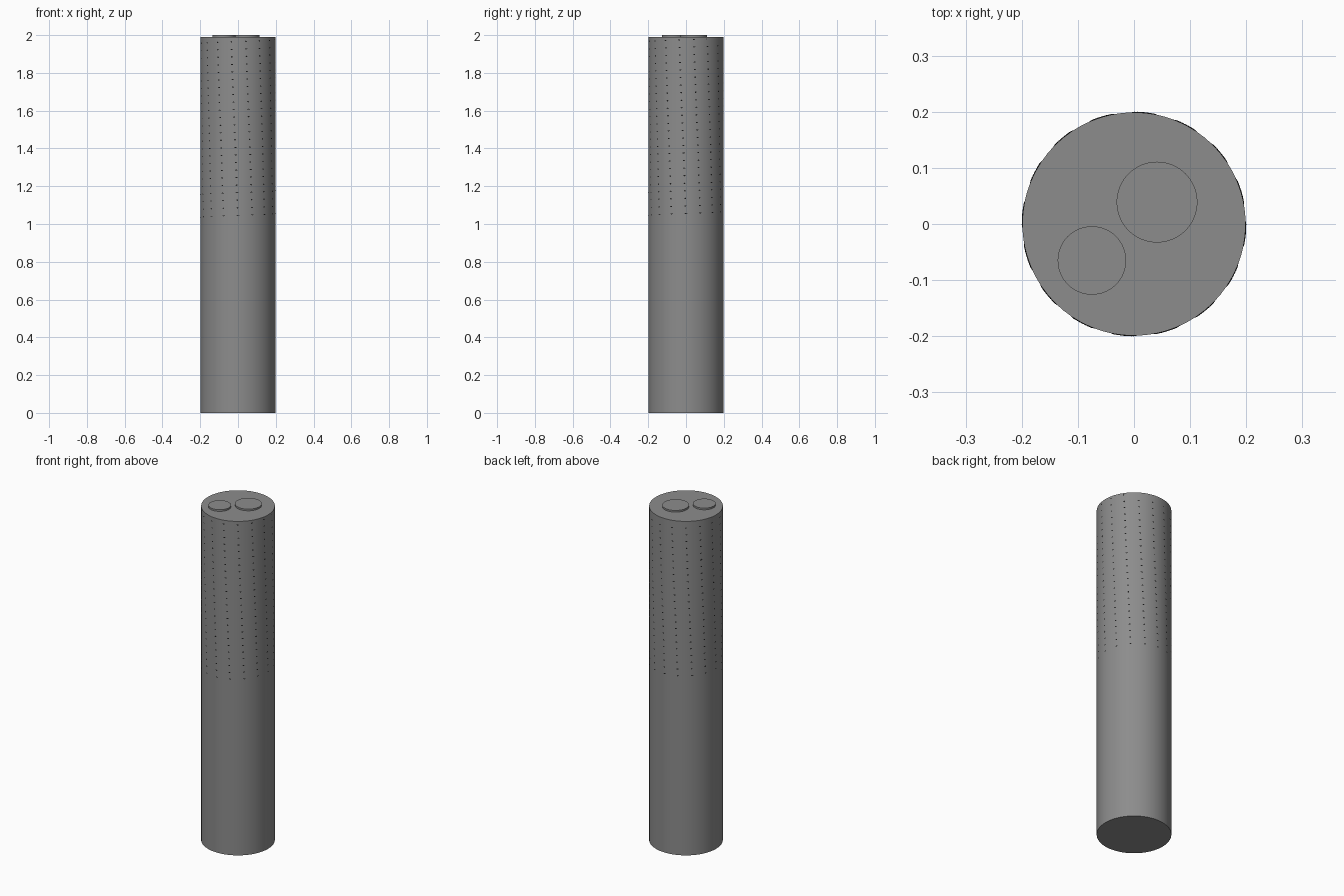
import bpy
from math import cos, sin, pi, radians

if "Cube" in bpy.data.objects:
    bpy.data.objects.remove(bpy.data.objects["Cube"])

BODY_R = 0.199
BODY_TOP = 1.99


def material(name, v):
    mat = bpy.data.materials.new(name)
    mat.diffuse_color = (v, v, v, 1)
    mat.use_nodes = True
    mat.node_tree.nodes["Principled BSDF"].inputs["Base Color"].default_value = mat.diffuse_color
    return mat


DARK_GREY = material("dark_grey", 0.264)
BLACK = material("near_black", 0.01)


def cylinder(name, x, y, radius, z0, z1, sides):
    bpy.ops.mesh.primitive_cylinder_add(
        vertices=sides, radius=radius, depth=z1 - z0,
        location=(x, y, (z0 + z1) / 2))
    obj = bpy.context.object
    obj.name = name
    obj.data.materials.append(DARK_GREY)
    bpy.ops.object.shade_smooth_by_angle(angle=radians(30))
    return obj


# Long round shaft
cylinder("shaft", 0, 0, BODY_R, 0, BODY_TOP, 64)

# Two raised discs on the top face
cylinder("large_top_disc", 0.041, 0.039, 0.072, BODY_TOP - 0.005, 2.0, 64)
cylinder("small_top_disc", -0.075, -0.065, 0.061, BODY_TOP - 0.005, 2.0, 64)

# Coarse helical wire whose corners just break through the upper half
PITCH, STEPS, Z0, Z1 = 0.04, 16.02, 1.036, 1.982
WIRE = 0.006
HELIX_R = BODY_R + 0.0012 - WIRE
count = int((Z1 - Z0) / PITCH * STEPS) + 1

curve = bpy.data.curves.new("thread", 'CURVE')
curve.dimensions = '3D'
curve.bevel_depth = WIRE
curve.bevel_resolution = 2
curve.use_fill_caps = True
curve.materials.append(BLACK)
spline = curve.splines.new('POLY')
spline.points.add(count - 1)
for i, p in enumerate(spline.points):
    a = -pi + 2 * pi * i / STEPS
    p.co = (HELIX_R * cos(a), HELIX_R * sin(a), Z0 + PITCH * i / STEPS, 1)

thread = bpy.data.objects.new("thread", curve)
bpy.context.collection.objects.link(thread)
bpy.ops.object.select_all(action='DESELECT')
thread.select_set(True)
bpy.context.view_layer.objects.active = thread
bpy.ops.object.convert(target='MESH')
